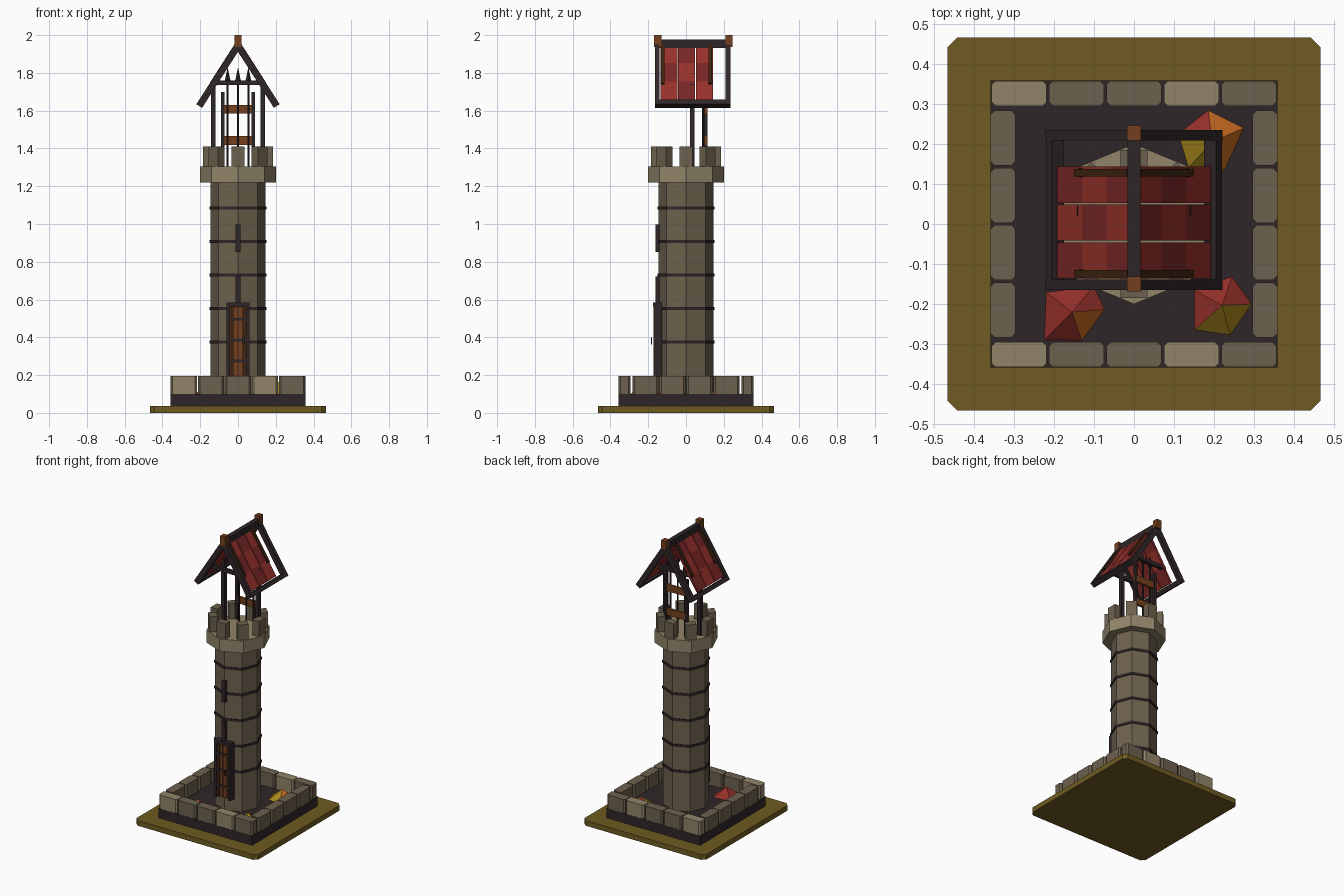
import bpy, bmesh, math
from mathutils import Vector

if "Cube" in bpy.data.objects:
    bpy.data.objects.remove(bpy.data.objects["Cube"])

def mat(name, hexcol):
    m = bpy.data.materials.new(name)
    c = [int(hexcol[i:i + 2], 16) / 255 for i in (0, 2, 4)]
    m.diffuse_color = [x / 12.92 if x < 0.04045 else ((x + 0.055) / 1.055) ** 2.4 for x in c] + [1]
    m.use_nodes = True
    m.node_tree.nodes["Principled BSDF"].inputs["Base Color"].default_value = m.diffuse_color
    return m

GRASS, IRON = mat("grass", "6f5b22"), mat("dark iron", "2f2628")
LIGHT, MID = mat("light stone", "918469"), mat("mid stone", "6d614e")
WOOD, DARKWOOD = mat("brown wood", "75401f"), mat("dark wood", "3e2411")
RED, DARKRED = mat("bright red", "96302a"), mat("dark red", "7a2626")
ORANGE, YELLOW = mat("orange leaf", "c4691f"), mat("yellow leaf", "a98a1e")

def finish(name, bm, mats):
    me = bpy.data.meshes.new(name)
    bmesh.ops.recalc_face_normals(bm, faces=bm.faces)
    bm.to_mesh(me)
    bm.free()
    for m in mats:
        me.materials.append(m)
    o = bpy.data.objects.new(name, me)
    bpy.context.collection.objects.link(o)
    return o

def box(name, loc, size, m, rot=(0, 0, 0), bevel=0):
    bm = bmesh.new()
    bmesh.ops.create_cube(bm, size=1)
    bmesh.ops.scale(bm, vec=size, verts=bm.verts)
    if bevel:  # vertical edges only
        edges = [e for e in bm.edges if abs(e.verts[0].co.z - e.verts[1].co.z) > 1e-4]
        bmesh.ops.bevel(bm, geom=edges, offset=bevel, segments=1, affect='EDGES')
    o = finish(name, bm, [m])
    o.location, o.rotation_euler = loc, rot
    return o

def prism(name, r, z0, z1, m, n=8, loc=(0, 0), r2=None):
    bm = bmesh.new()
    bmesh.ops.create_cone(bm, cap_ends=True, segments=n, radius1=r,
                          radius2=r if r2 is None else r2, depth=z1 - z0)
    o = finish(name, bm, [m])
    o.location = (loc[0], loc[1], (z0 + z1) / 2)
    return o

# ground and wall footing
box("grass_plate", (0, 0, 0.018), (0.932, 0.932, 0.036), GRASS, bevel=0.025)
box("footing", (0, 0, 0.068), (0.716, 0.716, 0.066), IRON)

# low courtyard wall
for s in (-1, 1):
    for i in range(5):
        box("wall_block", (-0.287 + 0.1435 * i, s * 0.326, 0.148), (0.138, 0.062, 0.096),
            LIGHT if i in (0, 3) else MID, bevel=0.01)
    for i in range(4):
        box("wall_side_block", (s * 0.327, -0.2145 + 0.143 * i, 0.148), (0.062, 0.137, 0.096),
            MID, bevel=0.01)

# octagonal tower, bands, crown and merlons
prism("tower_shaft", 0.145, 0.1, 1.23, MID)
for i in range(5):
    prism("tower_band", 0.151, 0.367 + 0.1775 * i, 0.383 + 0.1775 * i, IRON)
prism("tower_crown", 0.2, 1.22, 1.305, LIGHT)
for i in range(8):
    a = i * math.pi / 4
    box("merlon", (0.16 * math.cos(a), 0.16 * math.sin(a), 1.357), (0.05, 0.068, 0.108), MID, (0, 0, a))

# door with planks, straps, frame and handle
box("door_back", (0, -0.145, 0.38), (0.1, 0.03, 0.37), DARKWOOD)
for i in range(4):
    box("door_plank", (-0.036 + 0.024 * i, -0.157, 0.378), (0.019, 0.012, 0.36),
        WOOD if i in (1, 2) else DARKWOOD)
for z in (0.275, 0.385, 0.495):
    box("door_strap", (0, -0.165, z), (0.09, 0.006, 0.014), IRON)
for s in (-1, 1):
    box("door_jamb", (s * 0.053, -0.15, 0.385), (0.016, 0.044, 0.39), IRON)
box("door_lintel", (0, -0.152, 0.573), (0.122, 0.044, 0.022), IRON)
box("door_handle", (0.03, -0.183, 0.38), (0.01, 0.006, 0.036), IRON)
for z in (0.65, 0.925):
    box("window_slit", (0, -0.15, z), (0.026, 0.022, 0.145), IRON)

# roof frame: barge beams, eaves, ridge, finials
PITCH = math.atan2(0.32, 0.205)
N = Vector((math.sin(PITCH), 0, math.cos(PITCH)))   # right slope normal
D = Vector((math.cos(PITCH), 0, -math.sin(PITCH)))  # right slope downhill
TOP = Vector((0, 0, 1.945))

def on_slope(name, s, dist, lift, y, size, m):
    p = TOP + D * dist + N * lift
    return box(name, (s * p.x, y, p.z), size, m, (0, s * PITCH, 0))

for s in (-1, 1):
    for y in (-0.152, 0.222):
        on_slope("barge_beam", s, 0.188, 0, y, (0.385, 0.026, 0.036), IRON)
    on_slope("eave_beam", s, 0.366, 0, 0.035, (0.028, 0.4, 0.036), IRON)
    # three strips of three shingles on each slope
    for j in range(3):
        for i in range(3):
            on_slope("shingle", s, 0.058 + 0.115 * i, 0, -0.091 + 0.0945 * j, (0.115, 0.09, 0.014),
                     RED if (i + j + (s > 0)) % 2 else DARKRED)
    for y in (-0.124, 0.128):
        on_slope("roof_batten", s, 0.125, 0.012, y, (0.245, 0.018, 0.014), DARKWOOD)
    # roof posts
    box("roof_post", (s * 0.13, 0.033, 1.52), (0.024, 0.026, 0.44), IRON)
box("ridge_beam", (0, 0.035, 1.955), (0.032, 0.4, 0.045), IRON)
for y in (-0.15, 0.227):
    box("ridge_finial", (0, y, 1.968), (0.036, 0.038, 0.064), WOOD)
for y in (-0.124, 0.128):
    box("tie_beam", (0, y, 1.748), (0.28, 0.022, 0.024), IRON)

# spear rack on the tower top
for s in (-1, 1):
    box("rack_post", (s * 0.08, 0.105, 1.5), (0.018, 0.018, 0.4), IRON)
for z in (1.442, 1.607):
    box("rack_board", (0, 0.105, z), (0.18, 0.016, 0.046), WOOD)
for x in (-0.055, 0, 0.055):
    prism("spear_shaft", 0.006, 1.3, 1.76, IRON, 6, (x, 0.09))
    prism("spear_tip", 0.017, 1.75, 1.83, IRON, 4, (x, 0.09), 0)

# faceted leaf piles: five-sided cones with a colour per face
def leaf_pile(center, rim, order):
    bm = bmesh.new()
    v = [bm.verts.new((x, y, 0.1)) for x, y in rim]
    apex = bm.verts.new((*center, 0.168))
    for i, c in enumerate(order):
        bm.faces.new((v[i], v[(i + 1) % 5], apex)).material_index = c
    bm.faces.new(v[::-1])
    finish("leaf_pile", bm, [RED, ORANGE, YELLOW])

leaf_pile((0.195, 0.205), [(0.185, 0.285), (0.275, 0.24), (0.225, 0.13), (0.135, 0.14), (0.11, 0.225)],
          [1, 1, 2, 2, 0])
leaf_pile((-0.155, -0.22), [(-0.22, -0.17), (-0.1, -0.155), (-0.072, -0.213), (-0.13, -0.292), (-0.225, -0.29)],
          [0, 0, 1, 0, 0])
leaf_pile((0.22, -0.203), [(0.245, -0.13), (0.295, -0.2), (0.24, -0.278), (0.15, -0.265), (0.15, -0.165)],
          [0, 2, 2, 0, 0])
